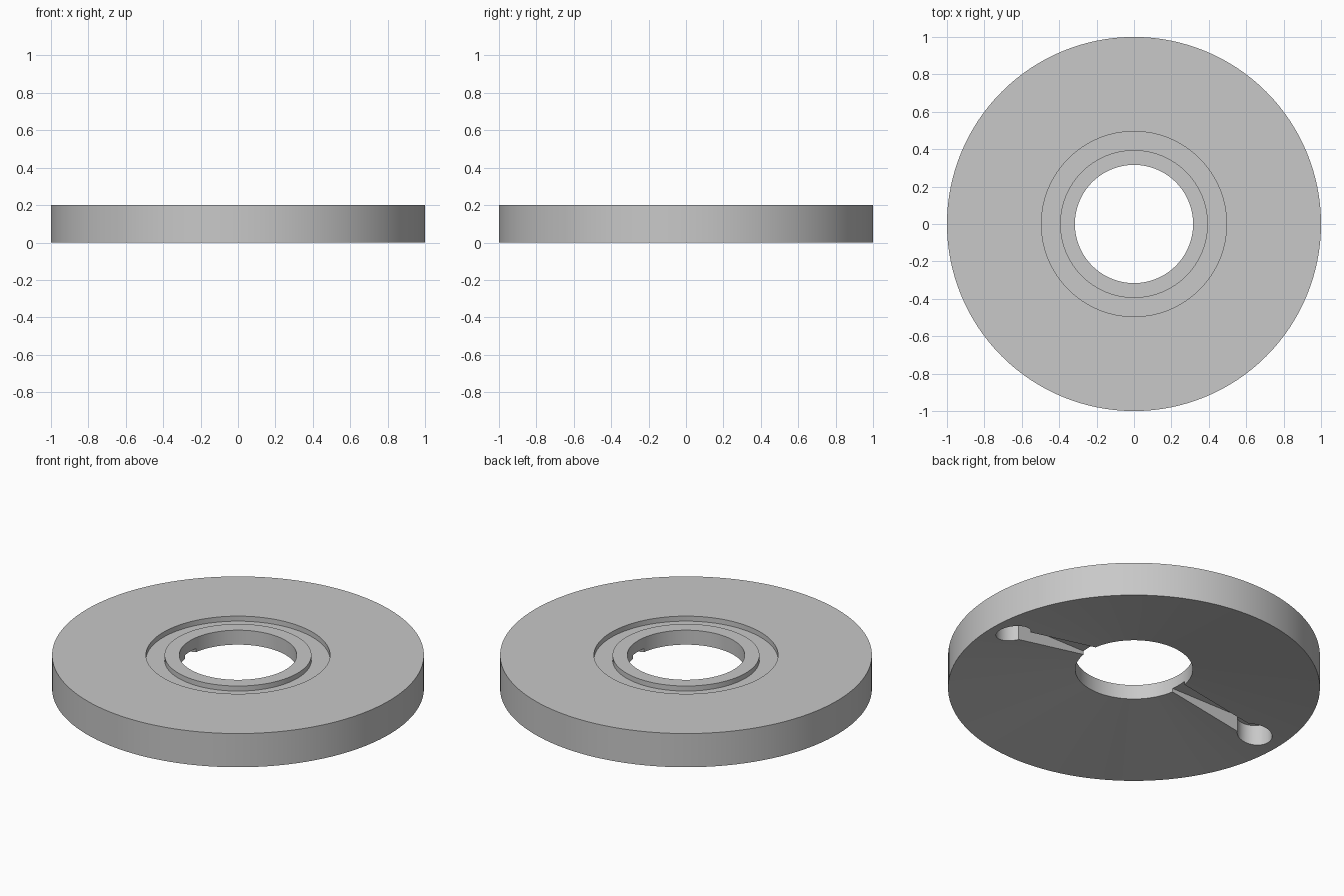
import bpy, bmesh
from math import asin, cos, sin, pi, radians

if "Cube" in bpy.data.objects:
    bpy.data.objects.remove(bpy.data.objects["Cube"], do_unlink=True)

TOP = 0.2

grey = bpy.data.materials.new("plain grey")
grey.use_nodes = True
grey.diffuse_color = (0.58, 0.58, 0.58, 1)
grey.node_tree.nodes["Principled BSDF"].inputs["Base Color"].default_value = grey.diffuse_color


def to_object(name, bm):
    bmesh.ops.remove_doubles(bm, verts=bm.verts, dist=1e-5)
    bmesh.ops.recalc_face_normals(bm, faces=bm.faces)
    mesh = bpy.data.meshes.new(name)
    bm.to_mesh(mesh)
    bm.free()
    mesh.materials.append(grey)
    obj = bpy.data.objects.new(name, mesh)
    bpy.context.collection.objects.link(obj)
    return obj


def lathe(name, profile, steps):
    """Spin a closed (radius, height) profile around z."""
    bm = bmesh.new()
    verts = [bm.verts.new((r, 0, z)) for r, z in profile]
    for a, b in zip(verts, verts[1:] + verts[:1]):
        bm.edges.new((a, b))
    bmesh.ops.spin(bm, geom=bm.verts[:] + bm.edges[:], cent=(0, 0, 0), axis=(0, 0, 1),
                   angle=2 * pi, steps=steps)
    return to_object(name, bm)


def keyhole(name, side, half=0.05, centre=0.847, radius=0.094, floor=0.135):
    """Slot running out from the bore to a round pocket, as a solid cutter."""
    bm = bmesh.new()
    start = pi - asin(half / radius)
    arc = [start * (1 - 2 * i / 32) for i in range(33)]
    outline = [(0.25, half)]
    outline += [(centre + radius * cos(a), radius * sin(a)) for a in arc]
    outline += [(0.25, -half)]
    face = bm.faces.new([bm.verts.new((side * x, side * y, -0.05)) for x, y in outline])
    extruded = bmesh.ops.extrude_face_region(bm, geom=[face])["geom"]
    top = [v for v in extruded if isinstance(v, bmesh.types.BMVert)]
    bmesh.ops.translate(bm, verts=top, vec=(0, 0, floor + 0.05))
    return to_object(name, bm)


# Disc: flat top with a ring groove, straight bore, hollow conical underside
groove = TOP - 0.03
disc = lathe("grooved_disc", [
    (1, 0), (1, TOP),
    (0.495, TOP), (0.495, groove), (0.395, groove), (0.395, TOP),
    (0.316, TOP), (0.316, 0.114),
], 128)

# Two opposite keyhole slots cut into the underside
bpy.context.view_layer.objects.active = disc
disc.select_set(True)
for side, label in ((1, "left"), (-1, "right")):
    cutter = keyhole(label + "_slot_cutter", side)
    cutter.hide_render = True
    cut = disc.modifiers.new(label + "_slot", "BOOLEAN")
    cut.operation = "DIFFERENCE"
    cut.solver = "EXACT"
    cut.object = cutter
    bpy.ops.object.modifier_apply(modifier=cut.name)
    bpy.data.objects.remove(cutter, do_unlink=True)

bpy.ops.object.shade_smooth_by_angle(angle=radians(30))
